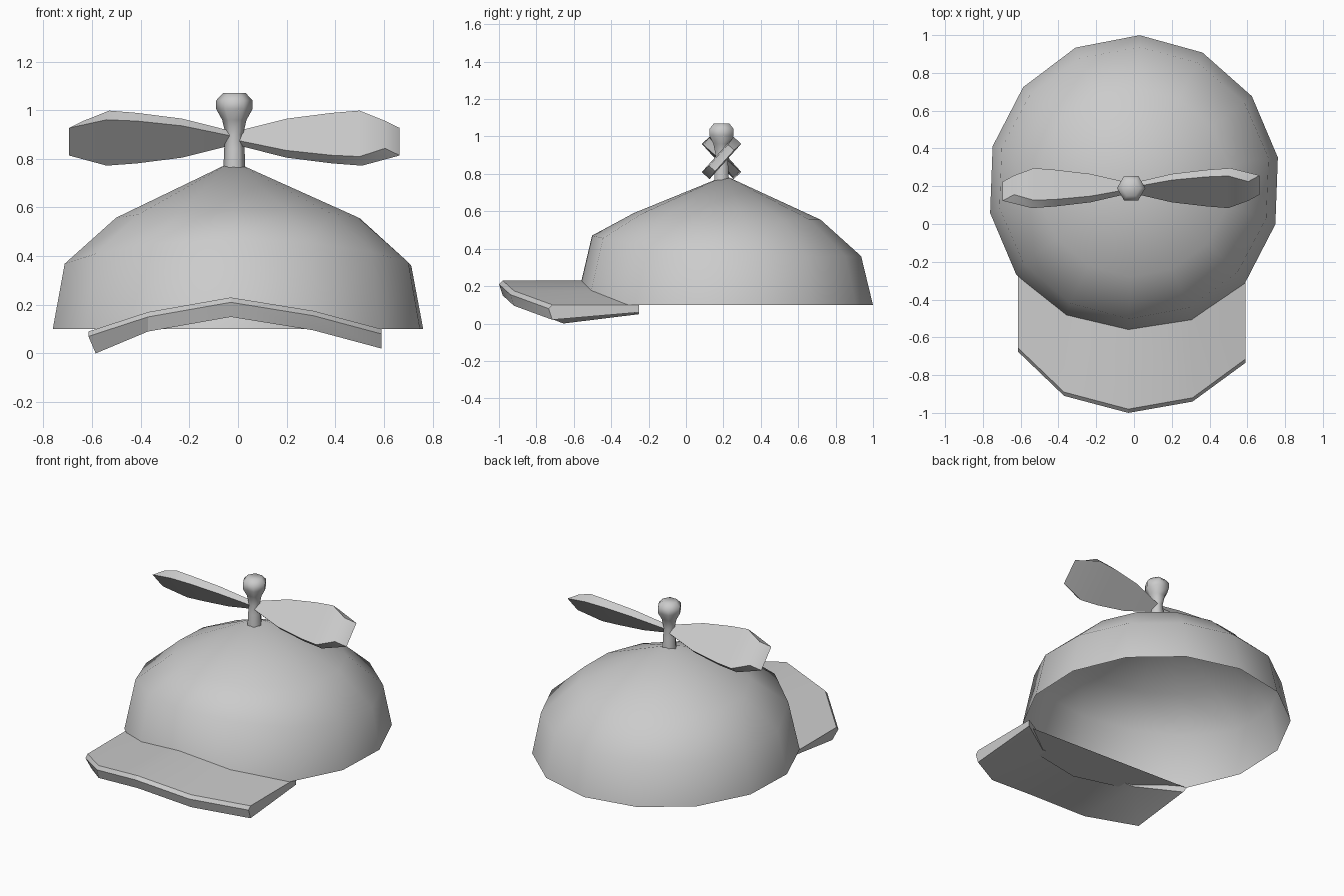
import bpy, bmesh, math
from math import sin, cos, radians, pi

if "Cube" in bpy.data.objects:
    bpy.data.objects.remove(bpy.data.objects["Cube"])


def make(name, rings, cap_start=True, cap_end=True, angle=40, tip=None):
    """Loft closed rings of points into a mesh object."""
    bm = bmesh.new()
    vs = [[bm.verts.new(p) for p in r] for r in rings]
    n = len(vs[0])
    for a, b in zip(vs, vs[1:]):
        for i in range(n):
            j = (i + 1) % n
            bm.faces.new((a[i], a[j], b[j], b[i]))
    if cap_start:
        bm.faces.new(vs[0][::-1])
    if tip:
        t = bm.verts.new(tip)
        for i in range(n):
            bm.faces.new((vs[-1][i], vs[-1][(i + 1) % n], t))
    elif cap_end:
        bm.faces.new(vs[-1])
    bmesh.ops.recalc_face_normals(bm, faces=bm.faces)
    me = bpy.data.meshes.new(name)
    bm.to_mesh(me)
    bm.free()
    ob = bpy.data.objects.new(name, me)
    bpy.context.collection.objects.link(ob)
    bpy.ops.object.select_all(action='DESELECT')
    ob.select_set(True)
    bpy.context.view_layer.objects.active = ob
    bpy.ops.object.shade_smooth_by_angle(angle=radians(angle))
    return ob


# Dome: 14-sided open shell, raised a little at the front
SIDES = 14


def dome_ring(rx, ry, cy, z, lift):
    pts = []
    for i in range(SIDES):
        a = radians(87.8) + i * 2 * pi / SIDES
        pts.append((rx * cos(a), cy + ry * sin(a), z + lift * max(0, -sin(a)) ** 1.5))
    return pts


rim = dome_ring(0.775, 0.795, 0.205, 0.10, 0)
make("cap_dome", [rim,
                  dome_ring(0.725, 0.72, 0.217, 0.36, 0.11),
                  dome_ring(0.51, 0.50, 0.22, 0.555, 0.035)],
     cap_start=False, angle=60, tip=(-0.02, 0.21, 0.79))

# Flat underside panel joining the brim to the front of the rim
front = [p for p in rim if p[1] < -0.15]
make("brim_underside_panel", [front], cap_end=False)

# Brim: arched plate, one section per column (x, front y, back y, top z)
columns = [(-0.615, -0.665, -0.25, 0.09), (-0.37, -0.90, -0.44, 0.17),
           (-0.03, -0.99, -0.53, 0.23), (0.31, -0.93, -0.46, 0.175),
           (0.59, -0.725, -0.25, 0.10)]
sections = []
for x, yf, yb, z in columns:
    xb = x + (0.03 if x < -0.5 else 0)          # left end leans inward
    low = z - (0.09 if x < -0.5 else 0.08)
    sections.append([(x, yf + 0.01, z), (x, yf - 0.01, z - 0.02), (xb, yf + 0.01, low),
                     (xb, yb, z - 0.04 if abs(x) > 0.5 else low), (x, yb, z)])
make("brim", sections, angle=25)

# Propeller post with a knob on top
CX, CY = -0.015, 0.19
profile = [(0.045, 0.76), (0.042, 0.84), (0.036, 0.90), (0.05, 0.96),
           (0.075, 1.005), (0.075, 1.04), (0.047, 1.07)]
make("propeller_post", [[(CX + r * cos(i * pi / 3), CY + r * sin(i * pi / 3), z)
                         for i in range(6)] for r, z in profile], angle=60)

# Propeller blades: pitched sections (x upper face, x lower face, half width, half thickness)
blade = [(0.01, 0.01, 0.025, 0.015), (0.215, 0.215, 0.088, 0.022),
         (0.40, 0.40, 0.117, 0.025), (0.515, 0.525, 0.127, 0.028),
         (0.62, 0.68, 0.076, 0.022)]
PITCH = radians(48)
for name, s in (("right_blade", 1), ("left_blade", -1)):
    rings = []
    for xu, xl, w, t in blade:
        ring = []
        for x, a, b in ((xu, w, t), (xu, -w, t), (xl, -w, -t), (xl, w, -t)):
            y = a * cos(PITCH) - b * sin(PITCH)
            z = a * sin(PITCH) + b * cos(PITCH)
            ring.append((CX + s * x, CY + s * y, 0.885 + z))
        rings.append(ring)
    make(name, rings, angle=35)
